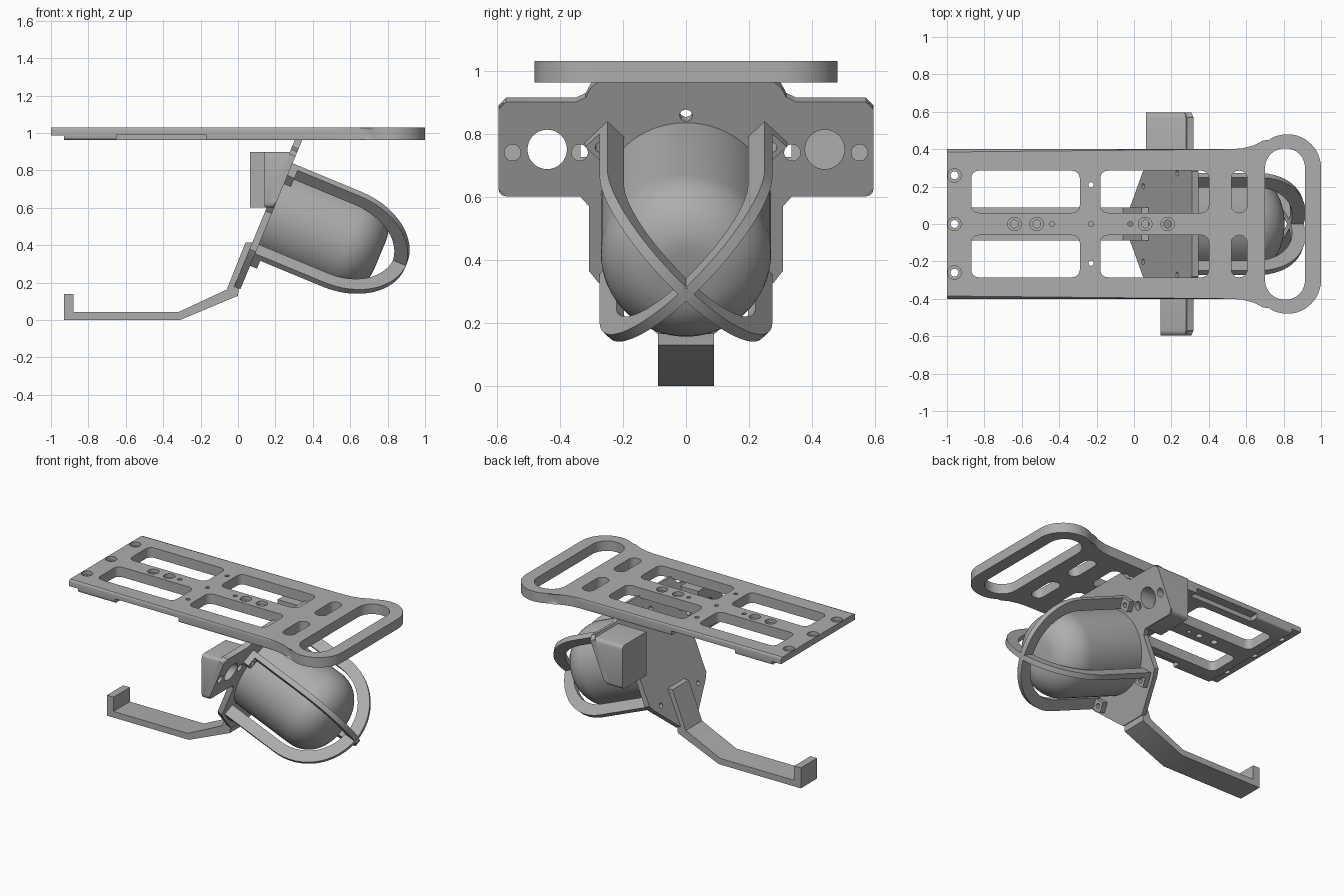
import bpy, bmesh
from math import cos, sin, pi, radians
from mathutils import Matrix

if "Cube" in bpy.data.objects:
    bpy.data.objects.remove(bpy.data.objects["Cube"])

grey = bpy.data.materials.new("plain_grey")
grey.use_nodes = True
grey.diffuse_color = (0.42, 0.42, 0.42, 1)
grey.node_tree.nodes["Principled BSDF"].inputs["Base Color"].default_value = (0.42, 0.42, 0.42, 1)

# Tilted frame: local x leaves the mount plate, local z runs up it
TILT = Matrix.Translation((0.187, 0, 0.585)) @ Matrix.Rotation(radians(22.5), 4, 'Y')
FLAT = Matrix.Identity(4)


def arc(cx, cy, r, a0, a1, n=12):
    angles = [radians(a0 + (a1 - a0) * i / n) for i in range(n + 1)]
    return [(cx + r * cos(a), cy + r * sin(a)) for a in angles]


def rounded(x0, x1, y0, y1, r):
    return (arc(x1 - r, y1 - r, r, 0, 90, 6) + arc(x0 + r, y1 - r, r, 90, 180, 6)
            + arc(x0 + r, y0 + r, r, 180, 270, 6) + arc(x1 - r, y0 + r, r, 270, 360, 6))


def circle(x, y, r, n=24):
    return arc(x, y, r, 0, 360, n)[:-1]


def rect(x0, x1, y0, y1):
    return [(x0, y0), (x1, y0), (x1, y1), (x0, y1)]


def finish(name, bm, matrix=FLAT):
    bmesh.ops.recalc_face_normals(bm, faces=bm.faces)
    mesh = bpy.data.meshes.new(name)
    bm.to_mesh(mesh)
    bm.free()
    mesh.transform(matrix)
    mesh.materials.append(grey)
    obj = bpy.data.objects.new(name, mesh)
    bpy.context.collection.objects.link(obj)
    return obj


def prism(name, outlines, lo, hi, axis='z', matrix=FLAT, bevel=None, width=0.015):
    """Extrude 2D outlines along an axis; bevel is a rule choosing edges."""
    place = {'x': lambda p, h: (h, p[0], p[1]),
             'y': lambda p, h: (p[0], h, p[1]),
             'z': lambda p, h: (p[0], p[1], h)}[axis]
    bm = bmesh.new()
    for pts in outlines:
        a = [bm.verts.new(place(p, lo)) for p in pts]
        b = [bm.verts.new(place(p, hi)) for p in pts]
        bm.faces.new(a)
        bm.faces.new(b)
        for i in range(len(pts)):
            j = (i + 1) % len(pts)
            bm.faces.new((a[i], a[j], b[j], b[i]))
    if bevel:
        edges = [e for e in bm.edges if bevel(e.verts[0].co, e.verts[1].co)]
        bmesh.ops.bevel(bm, geom=edges, offset=width, segments=3, profile=0.5, affect='EDGES')
    return finish(name, bm, matrix)


def cut(targets, cutter):
    for obj in targets:
        mod = obj.modifiers.new("cut", 'BOOLEAN')
        mod.operation = 'DIFFERENCE'
        mod.solver = 'EXACT'
        mod.object = cutter
        bpy.context.view_layer.objects.active = obj
        bpy.ops.object.modifier_apply(modifier=mod.name)
    bpy.data.objects.remove(cutter)


def mirrored(half):
    return half + [(x, -y) for x, y in reversed(half)]


parts = []

# Top plate with a carrying handle at one end
outline = mirrored([(-1, 0.4), (0.52, 0.4), (0.58, 0.405), (0.64, 0.42)]
                   + arc(0.82, 0.3, 0.18, 132, 0, 18))
top_plate = prism("top_plate", [outline], 0.962, 1.03,
                  bevel=lambda a, b: abs(a.z - b.z) < 0.001 and a.x + b.x > -1.99)
windows = [rounded(0.7, 0.915, -0.405, 0.405, 0.105)]
for s in (1, -1):
    for x0, x1, r in ((-0.87, -0.29, 0.04), (-0.18, 0.4, 0.04), (0.52, 0.605, 0.041)):
        windows.append(rounded(x0, x1, *sorted((0.06 * s, 0.285 * s)), r))
small_holes = [circle(x, y, 0.014, 12) for x, y in
               ((-0.44, 0), (-0.23, 0), (-0.02, 0), (-0.23, 0.21), (-0.23, -0.21))]
bolts = [(-0.96, 0), (-0.96, 0.26), (-0.96, -0.26),
         (-0.64, 0), (-0.52, 0), (0.06, 0), (0.18, 0)]
through = [circle(x, y, 0.021) for x, y in bolts]
cut([top_plate], prism("cutter", windows + small_holes + through, 0.9, 1.1))
cut([top_plate], prism("cutter", [circle(x, y, 0.036) for x, y in bolts], 1.005, 1.1))
# Underside step and side recesses
cut([top_plate], prism("cutter", [rect(-1.1, -0.93, -0.5, 0.5)], 0.9, 0.987))
cut([top_plate], prism("cutter", [rect(-0.65, -0.17, 0.34, 0.5),
                                  rect(-0.65, -0.17, -0.5, -0.34)], 0.9, 0.992))
parts.append(top_plate)

# Tilted mount plate with side ears, drawn in y and world height
half = [(0.09, 0.165), (0.28, 0.33), (0.308, 0.365), (0.308, 0.57), (0.335, 0.6),
        (0.57, 0.6), (0.595, 0.625), (0.595, 0.875), (0.57, 0.9), (0.35, 0.9),
        (0.318, 0.915), (0.302, 0.945), (0.28, 0.963)]
half = [(y, (z - 0.585) / 0.924) for y, z in half]
plate_outline = half + [(-y, u) for y, u in reversed(half)]
mount_plate = prism("mount_plate", [plate_outline], -0.037, 0, 'x', TILT)

# Wedge housings behind the ears
housings = []
for name, back, y0, y1 in (("left_housing", 0.065, 0.335, 0.595),
                           ("right_housing", 0.142, -0.595, -0.335)):
    side = [(back, 0.601), (0.186, 0.601), (0.31, 0.899), (back, 0.899)]
    housings.append(prism(name, [side], y0, y1, 'y',
                          bevel=lambda a, b: abs(a.z - b.z) < 0.001 and abs(a.y - b.y) < 0.001
                          and abs(a.y) > 0.5, width=0.025))
ears = [mount_plate] + housings
cut(ears, prism("cutter", [circle(-0.44, 0.75, 0.0625, 32)], 0, 0.5, 'x'))
cut(ears, prism("cutter", [circle(0.44, 0.75, 0.0625, 32)], 0.16, 0.5, 'x'))
cut(ears, prism("cutter", [circle(s * y, 0.74, 0.026) for s in (1, -1) for y in (0.337, 0.55)],
                0.205, 0.5, 'x'))
parts += ears

# Two crossing U-shaped guard bars with screw tabs
guard = ([(0, -0.37)] + arc(0.4, 0, 0.37, -90, 90, 32) + [(0, 0.37), (0, 0.295)]
         + arc(0.4, 0, 0.295, 90, -90, 32) + [(0, -0.295)])
for name, side in (("first_guard", 1), ("second_guard", -1)):
    frame = TILT @ Matrix.Rotation(radians(-45 * side), 4, 'X')
    parts.append(prism(name + "_bar", [guard], -0.0175, 0.0175, 'y', frame))
    y0, y1 = sorted((0.015 * side, 0.082 * side))
    tabs = prism(name + "_tabs", [rect(y0, y1, 0.3, 0.37), rect(y0, y1, -0.37, -0.3)],
                 0, 0.04, 'x', frame)
    holes = [circle(0.05 * side, z, 0.016, 16) for z in (0.335, -0.335)]
    cut([tabs, mount_plate], prism("cutter", holes, -0.1, 0.1, 'x', frame))
    parts.append(tabs)
cut([mount_plate], prism("cutter", [circle(0, 0.295, 0.02)], -0.1, 0.1, 'x', TILT))

# Rounded canister: profile spun around the tilted axis
profile = [(0, 0), (0, 0.27)] + [(x, r) for x, r in arc(0.43, 0.08, 0.19, 90, 0, 12)] + [(0.62, 0)]
bm = bmesh.new()
verts = [bm.verts.new((x, r, 0)) for x, r in profile]
edges = [bm.edges.new(pair) for pair in zip(verts, verts[1:])]
bmesh.ops.spin(bm, geom=verts + edges, cent=(0, 0, 0), axis=(1, 0, 0),
               angle=2 * pi, steps=64, use_duplicate=False)
bmesh.ops.remove_doubles(bm, verts=bm.verts, dist=0.0005)
parts.append(finish("canister", bm, TILT))

# Bent support arm with an upturned end
arm = [(-0.93, 0), (-0.31, 0), (0, 0.13), (0.004, 0.17), (0.082, 0.415), (0.04, 0.415),
       (-0.06, 0.163), (-0.32, 0.042), (-0.88, 0.042), (-0.88, 0.14), (-0.93, 0.14)]
parts.append(prism("support_arm", [arm], -0.088, 0.088, 'y'))

# Smooth curved faces, keep edges sharp
bpy.ops.object.select_all(action='DESELECT')
for obj in parts:
    obj.select_set(True)
bpy.context.view_layer.objects.active = parts[0]
bpy.ops.object.shade_smooth_by_angle(angle=radians(30))
